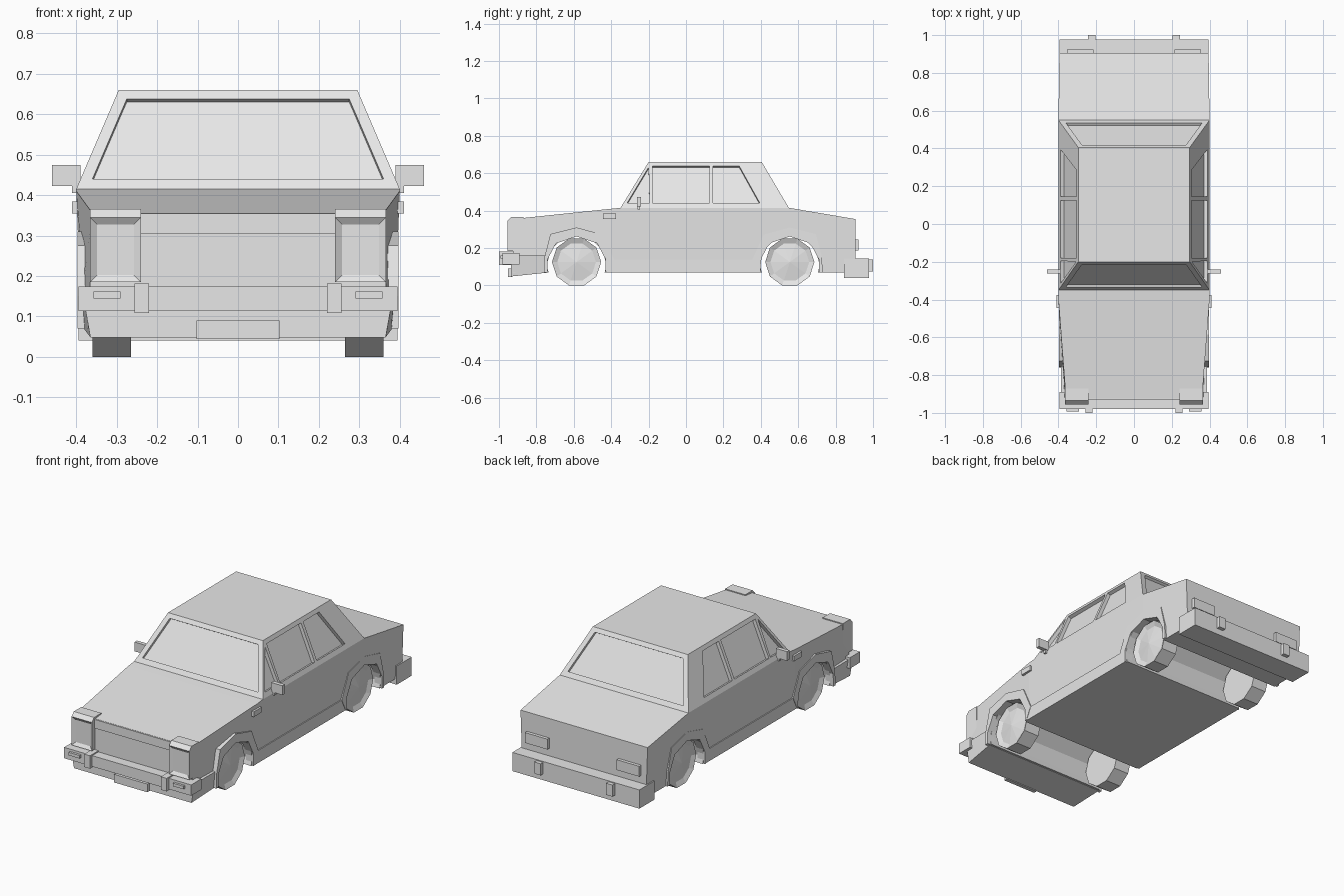
import bpy, bmesh, math
from mathutils import Vector

old = bpy.data.objects.get("Cube")
if old:
    bpy.data.objects.remove(old, do_unlink=True)

grey = bpy.data.materials.new("light grey")
grey.use_nodes = True
grey.diffuse_color = (0.8, 0.8, 0.8, 1)
grey.node_tree.nodes["Principled BSDF"].inputs["Base Color"].default_value = (0.8, 0.8, 0.8, 1)


def finish(name, bm):
    bmesh.ops.recalc_face_normals(bm, faces=bm.faces)
    mesh = bpy.data.meshes.new(name)
    bm.to_mesh(mesh)
    bm.free()
    mesh.materials.append(grey)
    obj = bpy.data.objects.new(name, mesh)
    bpy.context.collection.objects.link(obj)
    return obj


def loft(bm, rings):
    """Skin a row of equal-sized rings and cap both ends."""
    rows = [[bm.verts.new(p) for p in ring] for ring in rings]
    n = len(rows[0])
    for a, b in zip(rows, rows[1:]):
        for i in range(n):
            j = (i + 1) % n
            bm.faces.new((a[i], a[j], b[j], b[i]))
    bm.faces.new(rows[0])
    bm.faces.new(rows[-1][::-1])


def box(name, x, y, z):
    bm = bmesh.new()
    loft(bm, [[(x[0], b, h) for b, h in
               ((y[0], z[0]), (y[1], z[0]), (y[1], z[1]), (y[0], z[1]))],
              [(x[1], b, h) for b, h in
               ((y[0], z[0]), (y[1], z[0]), (y[1], z[1]), (y[0], z[1]))]])
    return finish(name, bm)


def prism(name, profile, x0, x1):
    """Extrude a (y, z) profile along x."""
    bm = bmesh.new()
    loft(bm, [[(x, y, z) for y, z in profile] for x in (x0, x1)])
    return finish(name, bm)


def cut(obj, cutter):
    cutter.hide_render = True
    mod = obj.modifiers.new("cut", 'BOOLEAN')
    mod.object = cutter
    mod.solver = 'EXACT'
    bpy.context.view_layer.objects.active = obj
    bpy.ops.object.modifier_apply(modifier=mod.name)
    bpy.data.objects.remove(cutter, do_unlink=True)


AXLES = (("front", -0.585, 1), ("rear", 0.555, -1))
SIDES = (("left", 1), ("right", -1))
BELT, ROOF, FLOOR = 0.415, 0.66, 0.07

# Lower body: sections from nose to tail (y, top half width, top z, floor half width)
bm = bmesh.new()
loft(bm, [[(-w, y, h), (w, y, h), (b, y, FLOOR), (-b, y, FLOOR)] for y, w, h, b in
          ((-0.925, 0.36, 0.355, 0.37), (-0.4, 0.4, 0.41, 0.387), (-0.35, 0.4, BELT, 0.387),
           (0.55, 0.4, BELT, 0.387), (0.905, 0.395, 0.355, 0.385))])
body = finish("body", bm)

# Wheel tunnels through the body
for end, cy, d in AXLES:
    ring = [(cy + 0.16 * math.cos(math.tau * i / 12), 0.108 + 0.16 * math.sin(math.tau * i / 12))
            for i in range(12)]
    cut(body, prism("tunnel_cutter", ring, -0.6, 0.6))

# Cabin: a tapered block
bm = bmesh.new()
loft(bm, [[(-w, f, z), (w, f, z), (w, r, z), (-w, r, z)] for w, f, r, z in
          ((0.4, -0.35, 0.55, BELT), (0.295, -0.2, 0.405, ROOF))])
cabin = finish("cabin", bm)

# Recessed windows, each given by corners on a sloping cabin face
def on_side(s):
    return lambda y, z: Vector((s * (0.4 - (z - BELT) * 0.4286), y, z))


def on_front(x, z):
    return Vector((x, -0.35 + (z - BELT) * 0.612, z))


def on_rear(x, z):
    return Vector((x, 0.55 - (z - BELT) * 0.592, z))


LOW, HIGH = 0.44, 0.638
screen = [(-0.36, LOW), (0.36, LOW), (0.275, HIGH), (-0.275, HIGH)]
side_windows = [[(-0.315, LOW), (-0.195, LOW), (-0.2, 0.632)],
                [(-0.18, LOW), (0.125, LOW), (0.125, HIGH), (-0.18, HIGH)],
                [(0.145, LOW), (0.395, LOW), (0.285, HIGH), (0.145, HIGH)]]
panes = [(on_front, screen, Vector((0, -0.853, 0.522)), 0.015),
         (on_rear, screen, Vector((0, 0.861, 0.509)), 0.015)]
for side, s in SIDES:
    panes += [(on_side(s), w, Vector((s * 0.919, 0, 0.394)), 0.02) for w in side_windows]
bm = bmesh.new()
for place, corners, normal, depth in panes:
    pts = [place(*c) for c in corners]
    loft(bm, [[p - normal * depth for p in pts], [p + normal * 0.02 for p in pts]])
cut(cabin, finish("window_cutter", bm))

# Nose: grille header, front valance and plate
box("grille_header", (-0.245, 0.245), (-0.932, -0.9), (0.305, 0.354))
bm = bmesh.new()
loft(bm, [[(-w, y, 0.16), (w, y, 0.16), (b, y, z), (-b, y, z)] for y, w, b, z in
          ((-0.935, 0.385, 0.365, 0.048), (-0.745, 0.387, 0.38, 0.068))])
finish("front_valance", bm)
box("front_plate", (-0.103, 0.103), (-0.952, -0.93), (0.044, 0.09))

# Bumpers
box("front_bumper", (-0.395, 0.395), (-0.98, -0.89), (0.113, 0.174))
box("rear_bumper", (-0.395, 0.395), (0.845, 0.978), (0.04, 0.145))

# Sill, lights and trim on both sides
flare = [(-0.175, FLOOR), (-0.172, 0.15), (-0.14, 0.275), (0, 0.31),
         (0.14, 0.272), (0.2, 0.14), (0.165, FLOOR)]
arch = [(0.156, FLOOR), (0.155, 0.14), (0.11, 0.225), (0, 0.262),
        (-0.11, 0.225), (-0.155, 0.14), (-0.156, FLOOR)]
for side, s in SIDES:
    def pair(name, x, y, z):
        box(f"{side}_{name}", (s * x[0], s * x[1]), y, z)

    pair("sill", (0.35, 0.395), (-0.42, 0.39), (FLOOR, 0.14))
    pair("front_overrider", (0.22, 0.256), (-1.0, -0.9), (0.108, 0.181))
    pair("indicator", (0.29, 0.357), (-0.993, -0.97), (0.144, 0.161))
    pair("rear_overrider", (0.203, 0.243), (0.96, 1.0), (0.075, 0.14))
    pair("tail_light", (0.215, 0.355), (0.89, 0.923), (0.188, 0.246))
    pair("side_marker", (0.38, 0.41), (-0.445, -0.375), (0.355, 0.384))
    pair("mirror", (0.39, 0.46), (-0.262, -0.24), (0.422, 0.474))
    pair("mirror_stem", (0.38, 0.41), (-0.26, -0.245), (0.405, 0.43))

    # Headlight housing with a sunken lens
    lamp = prism(f"{side}_headlight", [(-0.955, 0.185), (-0.955, 0.345), (-0.935, 0.366),
                                       (-0.87, 0.366), (-0.87, 0.185)], s * 0.24, s * 0.366)
    bm = bmesh.new()
    bm.from_mesh(lamp.data)
    face = min(bm.faces, key=lambda f: f.calc_center_median().y)
    bmesh.ops.inset_region(bm, faces=[face], thickness=0.025, depth=-0.012)
    bm.to_mesh(lamp.data)
    bm.free()

    for end, cy, d in AXLES:
        # Wheel arch flare: outer outline and opening skinned as a band
        bm = bmesh.new()
        loft(bm, [[(s * x, cy + d * y, z) for x, (y, z) in
                   ((0.35, o), (0.397, o), (0.397, i), (0.35, i))]
                  for o, i in zip(flare, arch[::-1])])
        finish(f"{side}_{end}_arch", bm)

        # Ten-sided wheel with an inset, slightly domed hub
        ring = [(cy + 0.1315 * math.cos(math.tau * i / 10),
                 0.125 + 0.1315 * math.sin(math.tau * i / 10)) for i in range(10)]
        wheel = prism(f"{side}_{end}_wheel", ring, s * 0.265, s * 0.36)
        bm = bmesh.new()
        bm.from_mesh(wheel.data)
        hub = max(bm.faces, key=lambda f: s * f.calc_center_median().x)
        bmesh.ops.inset_region(bm, faces=[hub], thickness=0.028, depth=-0.012)
        fan = bmesh.ops.poke(bm, faces=[hub])
        fan["verts"][0].co.x += s * 0.015
        bm.to_mesh(wheel.data)
        bm.free()
